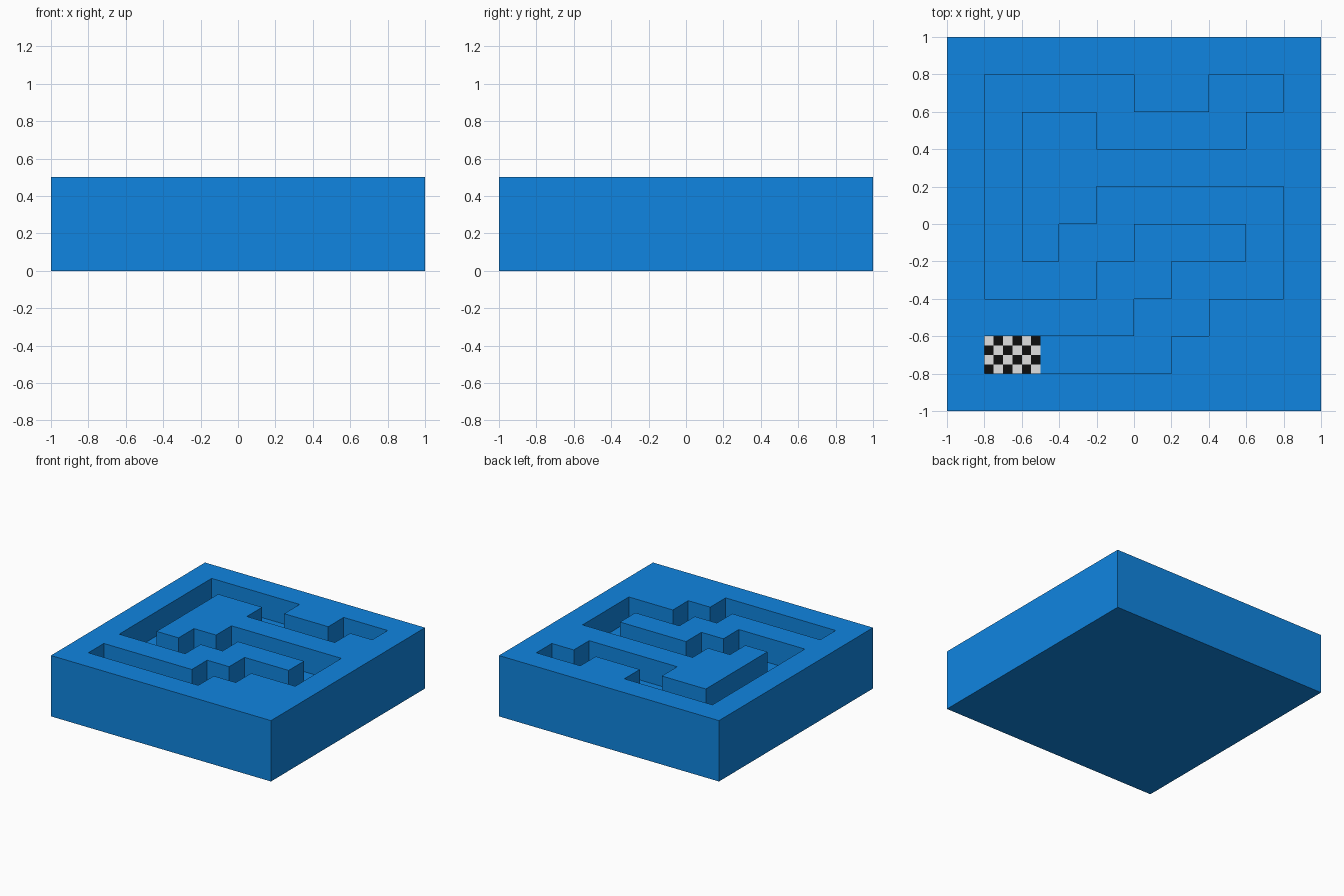
import bpy, bmesh

if "Cube" in bpy.data.objects:
    bpy.data.objects.remove(bpy.data.objects["Cube"])

HEIGHT = 0.5      # block height
FLOOR = 0.3       # height of the channel floor


def material(name, rgb):
    m = bpy.data.materials.new(name)
    m.diffuse_color = (*rgb, 1)
    m.use_nodes = True
    m.node_tree.nodes["Principled BSDF"].inputs["Base Color"].default_value = m.diffuse_color
    return m


blue = material("blue", (0.005, 0.235, 0.75))
white = material("off_white", (0.75, 0.75, 0.75))
black = material("black", (0.004, 0.004, 0.004))


def make_object(name, bm, *mats):
    mesh = bpy.data.meshes.new(name)
    bm.to_mesh(mesh)
    bm.free()
    for m in mats:
        mesh.materials.append(m)
    ob = bpy.data.objects.new(name, mesh)
    bpy.context.collection.objects.link(ob)
    return ob


def prism(name, outline, z0, z1, mat):
    """Extrude a flat outline from z0 up to z1."""
    bm = bmesh.new()
    face = bm.faces.new([bm.verts.new((x, y, z0)) for x, y in outline])
    ext = bmesh.ops.extrude_face_region(bm, geom=[face])
    top = [v for v in ext["geom"] if isinstance(v, bmesh.types.BMVert)]
    bmesh.ops.translate(bm, verts=top, vec=(0, 0, z1 - z0))
    bmesh.ops.recalc_face_normals(bm, faces=bm.faces)
    return make_object(name, bm, mat)


# Solid block
block = prism("maze_block", [(-1, -1), (1, -1), (1, 1), (-1, 1)], 0, HEIGHT, blue)

# Winding channel outline, in grid cells of 0.2
path = [(-4, 4), (0, 4), (0, 3), (2, 3), (2, 4), (4, 4), (4, 3), (3, 3), (3, 2),
        (-1, 2), (-1, 3), (-3, 3), (-3, -1), (-2, -1), (-2, 0), (-1, 0), (-1, 1),
        (4, 1), (4, -2), (2, -2), (2, -3), (1, -3), (1, -4), (-4, -4), (-4, -3),
        (0, -3), (0, -2), (1, -2), (1, -1), (3, -1), (3, 0), (0, 0), (0, -1),
        (-1, -1), (-1, -2), (-4, -2)]

# The path touches nothing but itself: cut it out of the block
cutter = prism("channel_cutter", [(x * 0.2, y * 0.2) for x, y in path],
               FLOOR, HEIGHT + 0.2, blue)
cutter.hide_render = True
mod = block.modifiers.new("channel", 'BOOLEAN')
mod.operation = 'DIFFERENCE'
mod.solver = 'EXACT'
mod.object = cutter
bpy.context.view_layer.objects.active = block
bpy.ops.object.modifier_apply(modifier=mod.name)
bpy.data.objects.remove(cutter)

# Chequered finish plate on the channel floor: 6 x 4 squares
bm = bmesh.new()
s, z = 0.05, FLOOR + 0.003
for col in range(6):
    for row in range(4):
        x, y = -0.8 + col * s, -0.8 + row * s
        f = bm.faces.new([bm.verts.new(p) for p in
                          ((x, y, z), (x + s, y, z), (x + s, y + s, z), (x, y + s, z))])
        f.material_index = 1 if (col + row) % 2 == 0 else 0
bmesh.ops.remove_doubles(bm, verts=bm.verts, dist=0.001)
make_object("finish_plate", bm, white, black)
